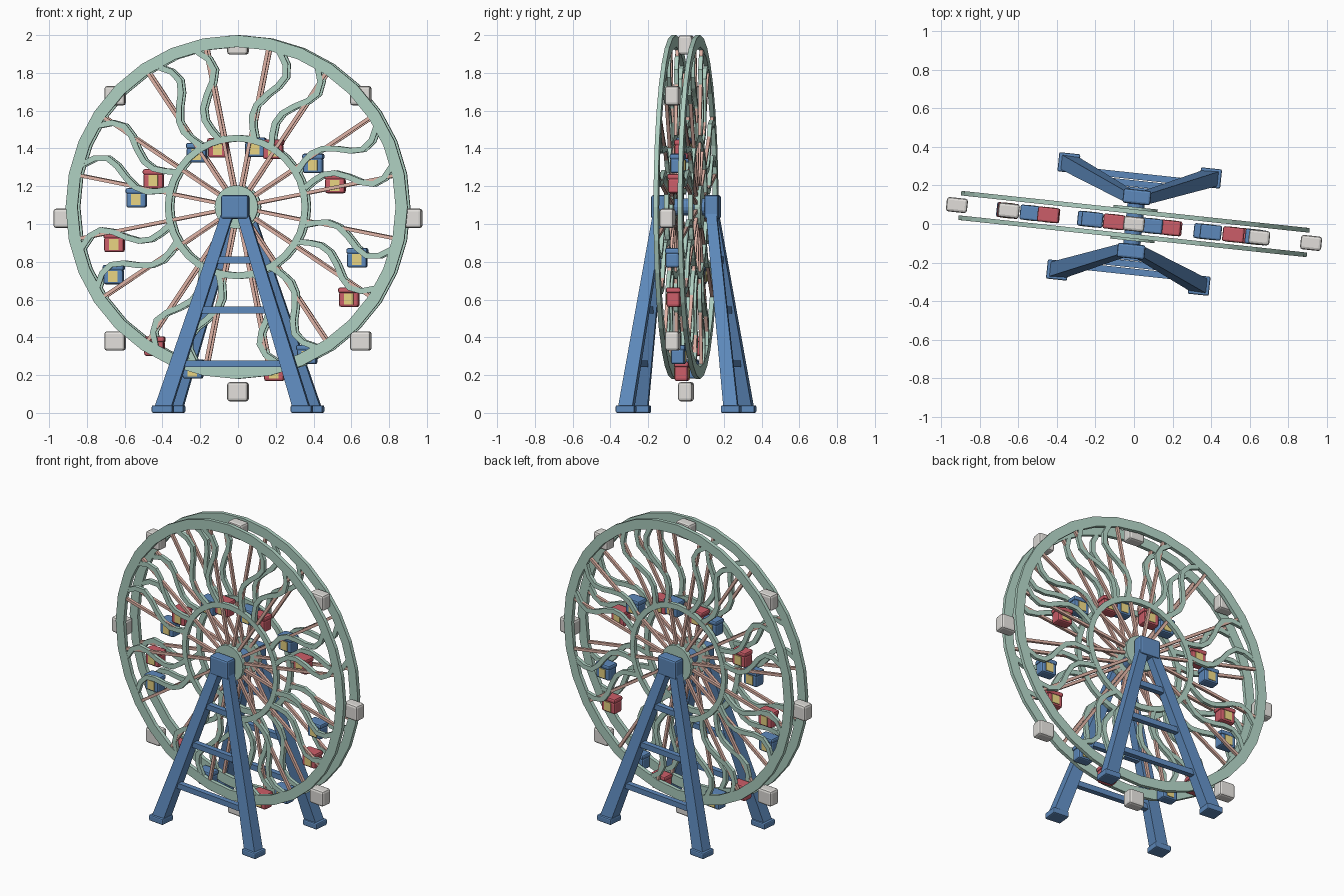
import bpy, bmesh
from math import sin, cos, pi, radians
from mathutils import Vector, Matrix

if "Cube" in bpy.data.objects:
    bpy.data.objects.remove(bpy.data.objects["Cube"])

CZ = 1.09                                   # wheel centre height
TURN = Matrix.Rotation(radians(-6.1), 4, 'Z')  # whole ride is turned a little
Y = Vector((0, 1, 0))


def mat(name, c):
    m = bpy.data.materials.new(name)
    m.diffuse_color = (*c, 1)
    m.use_nodes = True
    m.node_tree.nodes["Principled BSDF"].inputs["Base Color"].default_value = m.diffuse_color
    return m


GREEN = mat("green", (.42, .62, .53))
SALMON = mat("salmon", (.74, .45, .38))
BLUE = mat("blue", (.11, .25, .5))
RED = mat("red", (.6, .11, .14))
YELLOW = mat("yellow", (.8, .65, .22))
WHITE = mat("white", (.75, .73, .7))


def finish(bm, name, material):
    bmesh.ops.recalc_face_normals(bm, faces=bm.faces)
    bm.transform(TURN)
    me = bpy.data.meshes.new(name)
    bm.to_mesh(me)
    bm.free()
    me.materials.append(material)
    ob = bpy.data.objects.new(name, me)
    bpy.context.collection.objects.link(ob)
    return ob


def box(bm, centre, size, bevel=0):
    m = Matrix.Translation(centre) @ Matrix.Diagonal((*size, 1))
    vs = bmesh.ops.create_cube(bm, size=1, matrix=m)['verts']
    if bevel:
        es = list({e for v in vs for e in v.link_edges})
        bmesh.ops.bevel(bm, geom=es, offset=bevel, segments=2, profile=.5, affect='EDGES')


def beam(bm, a, b, w, d, w2=None, d2=None):
    """Square bar from a to b, w across and d in depth, optionally tapered."""
    a, b = Vector(a), Vector(b)
    ax = (b - a).normalized()
    s = ax.cross(Y).normalized()
    n = s.cross(ax)
    rows = []
    for p, ww, dd in ((a, w, d), (b, w2 or w, d2 or d)):
        rows.append([bm.verts.new(p + s * i * ww / 2 + n * j * dd / 2)
                     for i, j in ((-1, -1), (1, -1), (1, 1), (-1, 1))])
    bm.faces.new(rows[0])
    bm.faces.new(rows[1])
    for i in range(4):
        k = (i + 1) % 4
        bm.faces.new((rows[0][i], rows[0][k], rows[1][k], rows[1][i]))


def ring(bm, ri, ro, y, t, n):
    rows = []
    for i in range(n):
        a = 2 * pi * i / n
        rows.append([bm.verts.new((r * cos(a), y + d * t / 2, CZ + r * sin(a)))
                     for r, d in ((ri, -1), (ro, -1), (ro, 1), (ri, 1))])
    for i in range(n):
        p, q = rows[i], rows[(i + 1) % n]
        for j in range(4):
            k = (j + 1) % 4
            bm.faces.new((p[j], p[k], q[k], q[j]))


def disc(bm, r, y, t, n):
    m = Matrix.Translation((0, y, CZ)) @ Matrix.Rotation(pi / 2, 4, 'X')
    bmesh.ops.create_cone(bm, cap_ends=True, segments=n, radius1=r, radius2=r, depth=t, matrix=m)


def track_point(base, r):
    """Point of the S-shaped sliding track at radius r."""
    a = radians(base - 5.5 * sin(2 * pi * (.86 - r) / .49))
    return Vector((r * cos(a), 0, CZ + r * sin(a)))


def track(bm, base, y, w=.03, t=.022, n=9):
    pts = [track_point(base, .365 + .495 * i / (n - 1)) for i in range(n)]
    rows = []
    for i, p in enumerate(pts):
        ax = (pts[min(i + 1, n - 1)] - pts[max(i - 1, 0)]).normalized()
        s = ax.cross(Y)
        rows.append([bm.verts.new(p + s * k * w / 2 + Y * (y + j * t / 2))
                     for k, j in ((-1, -1), (1, -1), (1, 1), (-1, 1))])
    bm.faces.new(rows[0])
    bm.faces.new(rows[-1])
    for p, q in zip(rows, rows[1:]):
        for j in range(4):
            k = (j + 1) % 4
            bm.faces.new((p[j], p[k], q[k], q[j]))


BASES = [45 * k + o for k in range(8) for o in (15, 30)]

# Both sides of the wheel and its support frames
for side, s in (("front", -1), ("back", 1)):
    y = s * .064
    bm = bmesh.new()
    ring(bm, .847, .91, y, .024, 32)
    finish(bm, side + "_outer_rim", GREEN)
    bm = bmesh.new()
    ring(bm, .347, .382, y, .024, 32)
    finish(bm, side + "_inner_rim", GREEN)
    bm = bmesh.new()
    disc(bm, .115, s * .073, .03, 24)
    finish(bm, side + "_hub", GREEN)

    # spokes
    bm = bmesh.new()
    for i in range(16):
        d = radians(11.25 + 22.5 * i)
        u = Vector((cos(d), 0, sin(d)))
        c = Vector((0, y, CZ))
        beam(bm, c + u * .08, c + u * .86, .018, .018)
    finish(bm, side + "_spokes", SALMON)

    # sliding tracks
    bm = bmesh.new()
    for b in BASES:
        track(bm, b, y)
    finish(bm, side + "_tracks", GREEN)

    # A-frame: legs, feet, crossbars, bearing block
    bm = bmesh.new()
    foot, top = Vector((.37, s * .28, .02)), Vector((.035, s * .138, 1.07))
    for m in (-1, 1):
        f, t = foot.copy(), top.copy()
        f.x *= m
        t.x *= m
        beam(bm, f, t, .085, .075, .06, .055)
        box(bm, (f.x, f.y, .02), (.11, .1, .04), .008)
    for z in (.26, .545, .81):
        p = foot.lerp(top, (z - foot.z) / (top.z - foot.z))
        beam(bm, (-p.x, p.y, z), (p.x, p.y, z), .036, .034)
    box(bm, (0, s * .142, CZ), (.145, .075, .125), .012)
    finish(bm, side + "_support", BLUE)

# Axle
bm = bmesh.new()
disc(bm, .045, 0, .3, 16)
finish(bm, "axle", BLUE)

# Fixed outer cabins
for i in range(8):
    a = pi / 4 * i
    bm = bmesh.new()
    box(bm, (.925 * cos(a), 0, CZ - .06 + .918 * sin(a)), (.11, .075, .102), .014)
    finish(bm, f"fixed_cabin_{i + 1}", WHITE)

# Sliding cabins, hanging lower on their tracks as gravity pulls them
for i, b in enumerate(BASES):
    c = track_point(b, .61 - .235 * sin(radians(b))) - Vector((0, 0, .055))
    bm = bmesh.new()
    box(bm, c - Vector((0, 0, .012)), (.105, .072, .08), .012)
    box(bm, c + Vector((0, 0, .036)), (.112, .078, .03), .01)
    finish(bm, f"sliding_cabin_{i + 1}", BLUE if i % 2 else RED)
    bm = bmesh.new()
    box(bm, c - Vector((0, 0, .01)), (.05, .08, .058))
    finish(bm, f"cabin_panel_{i + 1}", YELLOW)
